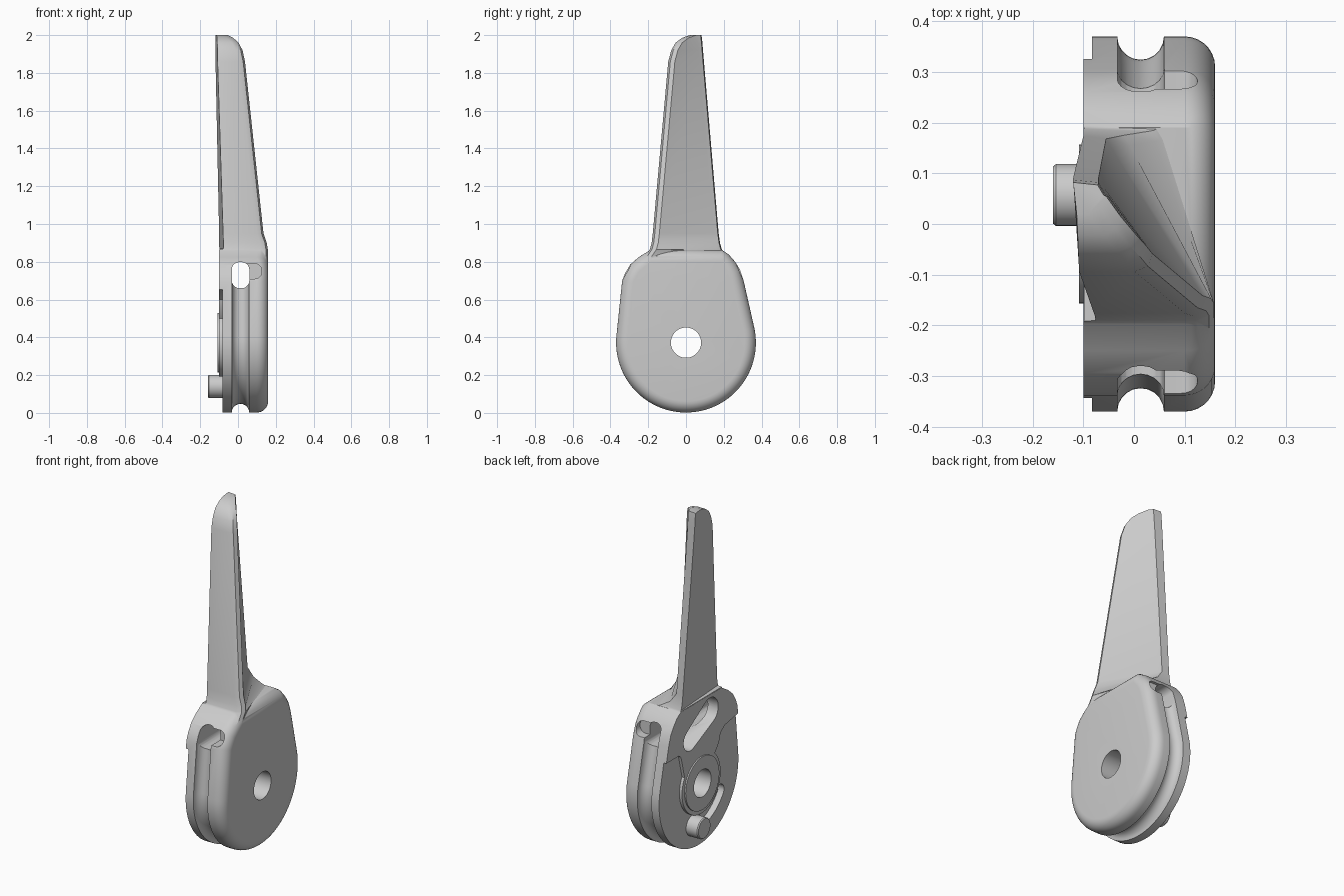
import bpy, bmesh
from math import sin, cos, radians, hypot

if "Cube" in bpy.data.objects:
    bpy.data.objects.remove(bpy.data.objects["Cube"])

# One plain material
grey = bpy.data.materials.new("plain_grey")
grey.use_nodes = True
COLOUR = (0.6, 0.6, 0.6, 1)
grey.diffuse_color = COLOUR
grey.node_tree.nodes["Principled BSDF"].inputs["Base Color"].default_value = COLOUR

AXLE = 0.372   # axle height
RADIUS = 0.37  # round end of the housing


def loft(name, rings):
    """Skin a list of equal closed rings and cap both ends."""
    bm = bmesh.new()
    rows = [[bm.verts.new(p) for p in ring] for ring in rings]
    n = len(rows[0])
    for a, b in zip(rows, rows[1:]):
        for i in range(n):
            j = (i + 1) % n
            bm.faces.new((a[i], a[j], b[j], b[i]))
    bm.faces.new(rows[0])
    bm.faces.new(rows[-1])
    bmesh.ops.recalc_face_normals(bm, faces=bm.faces)
    mesh = bpy.data.meshes.new(name)
    bm.to_mesh(mesh)
    bm.free()
    mesh.materials.append(grey)
    obj = bpy.data.objects.new(name, mesh)
    bpy.context.collection.objects.link(obj)
    return obj


def arc(cy, cz, r, a0, a1, n):
    steps = [radians(a0 + (a1 - a0) * i / n) for i in range(n + 1)]
    return [(cy + r * cos(a), cz + r * sin(a)) for a in steps]


def prism(name, outline, x0, x1):
    return loft(name, [[(x, y, z) for y, z in outline] for x in (x0, x1)])


def disc(name, cy, cz, r, x0, x1):
    return prism(name, arc(cy, cz, r, 0, 360, 48)[:-1], x0, x1)


def rounded_tunnel(name, x0, x1, z0, z1, r, y0, y1):
    """Rounded rectangle in x and z, run along y."""
    outline = []
    for cx, cz, a in ((x1 - r, z1 - r, 0), (x0 + r, z1 - r, 90),
                      (x0 + r, z0 + r, 180), (x1 - r, z0 + r, 270)):
        outline += arc(cx, cz, r, a, a + 90, 5)
    return loft(name, [[(x, y, z) for x, z in outline] for y in (y0, y1)])


def combine(target, tool, operation):
    tool.hide_render = True
    mod = target.modifiers.new(operation.lower(), 'BOOLEAN')
    mod.object, mod.operation, mod.solver = tool, operation, 'EXACT'
    bpy.context.view_layer.objects.active = target
    bpy.ops.object.modifier_apply(modifier=mod.name)
    bpy.data.objects.remove(tool)


# Housing outline, from back shoulder round the bottom to front shoulder
outline = [(.19, .862), (.225, .84), (.26, .80), (.285, .76), (.305, .70)]
outline += arc(0, AXLE, RADIUS, 12, -186, 56)
outline += [(-.338, .70), (-.322, .74), (-.295, .785), (-.25, .825), (-.19, .862)]
normals = []
for i in range(len(outline)):
    (ay, az), (by, bz) = outline[i - 1], outline[(i + 1) % len(outline)]
    length = hypot(by - ay, bz - az)
    normals.append(((az - bz) / length, (by - ay) / length))


def housing_ring(x, inset):
    return [(x, y - ny * inset, z - nz * inset)
            for (y, z), (ny, nz) in zip(outline, normals)]


# Housing, flat on one side and rounded over on the other
ROUND = 0.06
rings = [housing_ring(-.1, 0)]
for k in range(8):
    a = radians(90 * k / 7)
    rings.append(housing_ring(.16 - ROUND + ROUND * sin(a), ROUND * (1 - cos(a))))
lever = loft("lever_and_housing", rings)


# Tapering handle with a slanted side and a rounded tip
def handle_ring(z, x_front, x_back, x_right, y_front, y_back, x_slant):
    return [(x_front, y_front, z), (x_right - .035, y_front, z),
            (x_right - .01, y_front + .011, z), (x_right, y_front + .035, z),
            (x_slant + .012, y_back - .025, z), (x_slant, y_back - .005, z),
            (x_back, y_back, z)]


handle = loft("handle", [handle_ring(*s) for s in (
    (.77, -.099, -.099, .157, -.25, .25, .10),
    (.83, -.099, -.099, .158, -.215, .215, .09),
    (.865, -.099, -.099, .158, -.192, .19, .04),
    (.87, -.076, -.099, .157, -.19, .188, .03),
    (.90, -.077, -.1, .152, -.182, .18, -.02),
    (.95, -.079, -.1, .135, -.176, .173, -.055),
    (1.86, -.108, -.119, .037, -.094, .095, -.07),
    (1.92, -.109, -.12, .024, -.078, .09, -.07),
    (1.96, -.11, -.12, .003, -.055, .087, -.07),
    (1.985, -.111, -.12, -.025, -.022, .084, -.07),
    (2.0, -.113, -.12, -.055, .02, .082, -.072))])
combine(lever, handle, 'UNION')

# Lower part of the flat side stepped back, leaving a round land at the axle
step = [(.5, .61), (.21, .61), (.19, .595), (.18, .56)]
step += arc(0, AXLE, .18, 30, -225, 40)
step += [(-.165, .55), (-.18, .60), (-.22, .63), (-.5, .68), (-.5, -.1), (.5, -.1)]
combine(lever, prism("step_cutter", step, -.3, -.083), 'DIFFERENCE')

# Rope groove round the rim
rope = []
for (y, z), (ny, nz) in list(zip(outline, normals))[3:-3]:
    rope.append([(.013 + r, y + ny * d, z + nz * d)
                 for r, d in arc(0, 0, .046, 0, 360, 20)[:-1]])
combine(lever, loft("groove_cutter", rope), 'DIFFERENCE')

# Rope passage through the neck, with a wider mouth at each end
combine(lever, rounded_tunnel("passage_cutter", -.033, .06, .66, .798, .04, -.6, .6),
        'DIFFERENCE')
for side in (-1, 1):
    mouth = rounded_tunnel("mouth_cutter", -.02, .125, .71, .79, .035,
                           side * .25, side * .6)
    combine(lever, mouth, 'DIFFERENCE')

# Slanted pocket on the flat side opening into the passage
pocket = arc(-.08, .765, .078, -28, 152, 16)[::-1]
pocket = arc(-.08, .765, .078, 60, 240, 16) + arc(.10, .665, .065, 240, 420, 16)
combine(lever, prism("pocket_cutter", pocket, -.3, .0), 'DIFFERENCE')

# Curved slot for the pin
slot = arc(0, AXLE, .275, 213, 283, 16)
slot += arc(.235 * cos(radians(283)), AXLE + .235 * sin(radians(283)), .04, 283, 463, 8)[1:-1]
slot += arc(0, AXLE, .195, 283, 213, 16)
slot += arc(.235 * cos(radians(213)), AXLE + .235 * sin(radians(213)), .04, 393, 573, 8)[1:-1][::1]
combine(lever, prism("slot_cutter", slot, -.3, -.045), 'DIFFERENCE')

# Raised hub and the axle hole
combine(lever, disc("hub", 0, AXLE, .157, -.108, -.06), 'UNION')
combine(lever, disc("axle_hole_cutter", 0, AXLE, .08, -.4, .4), 'DIFFERENCE')

# Stop pin with a small chamfer
pin = loft("stop_pin", [
    [(x, y, z) for y, z in arc(.057, .14, r, 0, 360, 32)[:-1]]
    for x, r in ((-.04, .061), (-.154, .061), (-.16, .056))])

# Smooth shading with sharp edges kept
bpy.ops.object.select_all(action='DESELECT')
for obj in (lever, pin):
    obj.select_set(True)
bpy.context.view_layer.objects.active = lever
bpy.ops.object.shade_smooth_by_angle(angle=radians(32))
